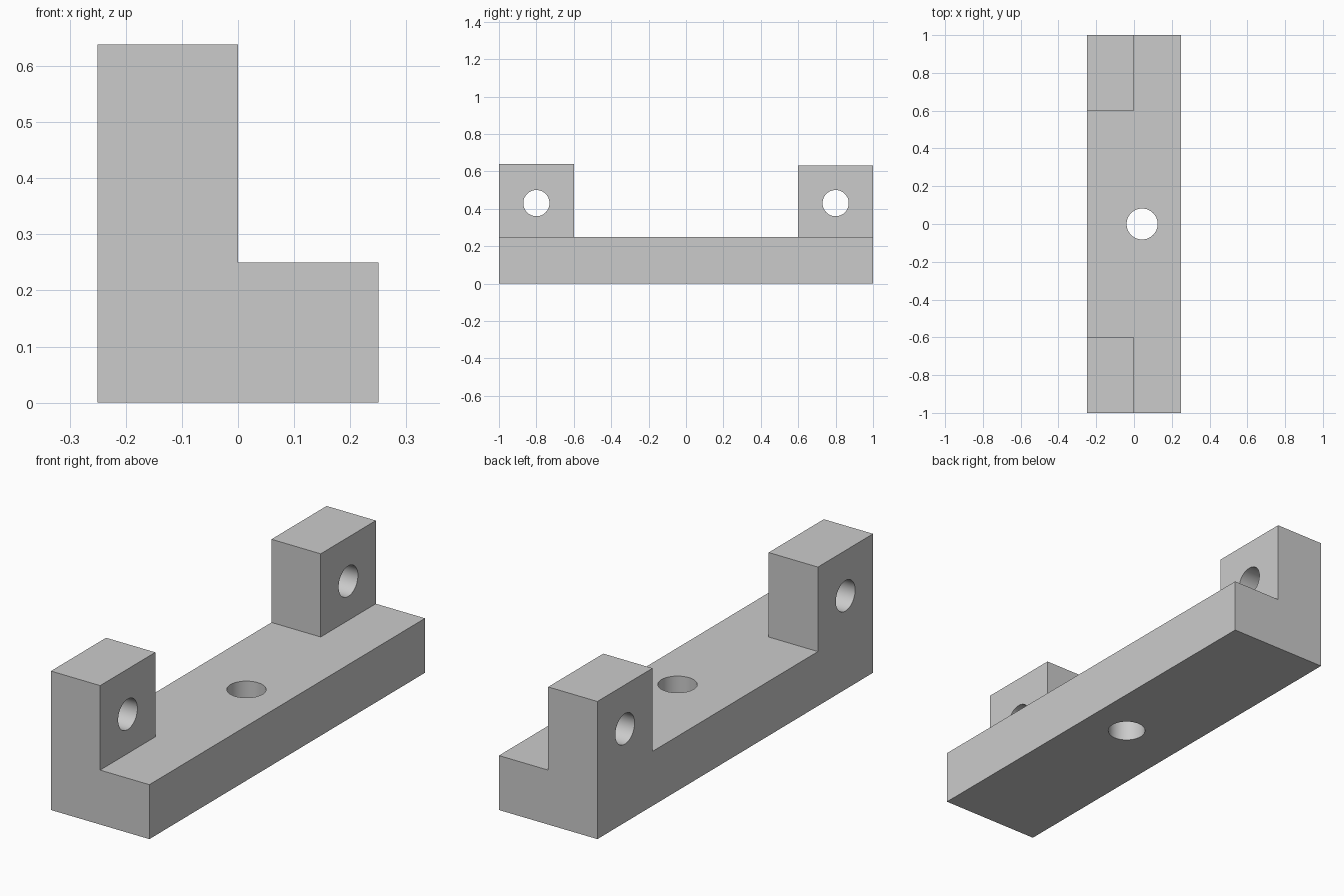
import bpy
import bmesh
import math
from mathutils import Vector

cube = bpy.data.objects.get("Cube")
if cube:
    bpy.data.objects.remove(cube, do_unlink=True)

HALF_W, HALF_L = 0.25, 1.0
BASE_H, POST_INNER = 0.25, 0.6
FRONT_H, BACK_H = 0.638, 0.632
POST_Y, PIN_Z = 0.8, 0.43

grey = bpy.data.materials.new("plain grey")
grey.use_nodes = True
colour = (0.6, 0.6, 0.6, 1)
grey.diffuse_color = colour
grey.node_tree.nodes["Principled BSDF"].inputs["Base Color"].default_value = colour


def make_object(name, bm):
    bmesh.ops.recalc_face_normals(bm, faces=bm.faces)
    mesh = bpy.data.meshes.new(name)
    bm.to_mesh(mesh)
    bm.free()
    mesh.materials.append(grey)
    obj = bpy.data.objects.new(name, mesh)
    bpy.context.collection.objects.link(obj)
    return obj


def extrude_x(name, profile, x0, x1):
    """Extrude a (y, z) outline along x."""
    bm = bmesh.new()
    face = bm.faces.new([bm.verts.new((x0, y, z)) for y, z in profile])
    new = bmesh.ops.extrude_face_region(bm, geom=[face])["geom"]
    verts = [v for v in new if isinstance(v, bmesh.types.BMVert)]
    bmesh.ops.translate(bm, verts=verts, vec=(x1 - x0, 0, 0))
    return make_object(name, bm)


def rod(name, radius, location, turn=0):
    bm = bmesh.new()
    bmesh.ops.create_cone(bm, cap_ends=True, segments=64,
                          radius1=radius, radius2=radius, depth=1.5)
    obj = make_object(name, bm)
    obj.location = Vector(location)
    obj.rotation_euler.y = turn
    return obj


def cut(target, cutter):
    cutter.hide_render = True
    mod = target.modifiers.new("cut", "BOOLEAN")
    mod.operation = "DIFFERENCE"
    mod.solver = "EXACT"
    mod.object = cutter
    bpy.context.view_layer.objects.active = target
    bpy.ops.object.modifier_apply(modifier=mod.name)
    bpy.data.objects.remove(cutter, do_unlink=True)


# Base with an upright post at each end
bracket = extrude_x("bracket", [
    (-HALF_L, 0), (HALF_L, 0), (HALF_L, BACK_H), (POST_INNER, BACK_H),
    (POST_INNER, BASE_H), (-POST_INNER, BASE_H),
    (-POST_INNER, FRONT_H), (-HALF_L, FRONT_H)], -HALF_W, HALF_W)

# Ledge: posts only fill half the width
cut(bracket, extrude_x("ledge_cutter", [
    (-1.2, BASE_H), (1.2, BASE_H), (1.2, 1), (-1.2, 1)], 0, 0.5))

# Merge leftover coplanar faces
bm = bmesh.new()
bm.from_mesh(bracket.data)
bmesh.ops.dissolve_limit(bm, angle_limit=math.radians(1),
                         verts=bm.verts, edges=bm.edges)
bm.to_mesh(bracket.data)
bm.free()

# Pin holes through the posts and a mounting hole through the base
for side in (-1, 1):
    cut(bracket, rod("pin_cutter", 0.07, (0, side * POST_Y, PIN_Z), math.pi / 2))
cut(bracket, rod("mount_cutter", 0.082, (0.043, 0, 0)))

bpy.ops.object.select_all(action="DESELECT")
bracket.select_set(True)
bpy.context.view_layer.objects.active = bracket
bpy.ops.object.shade_smooth_by_angle(angle=math.radians(30))
